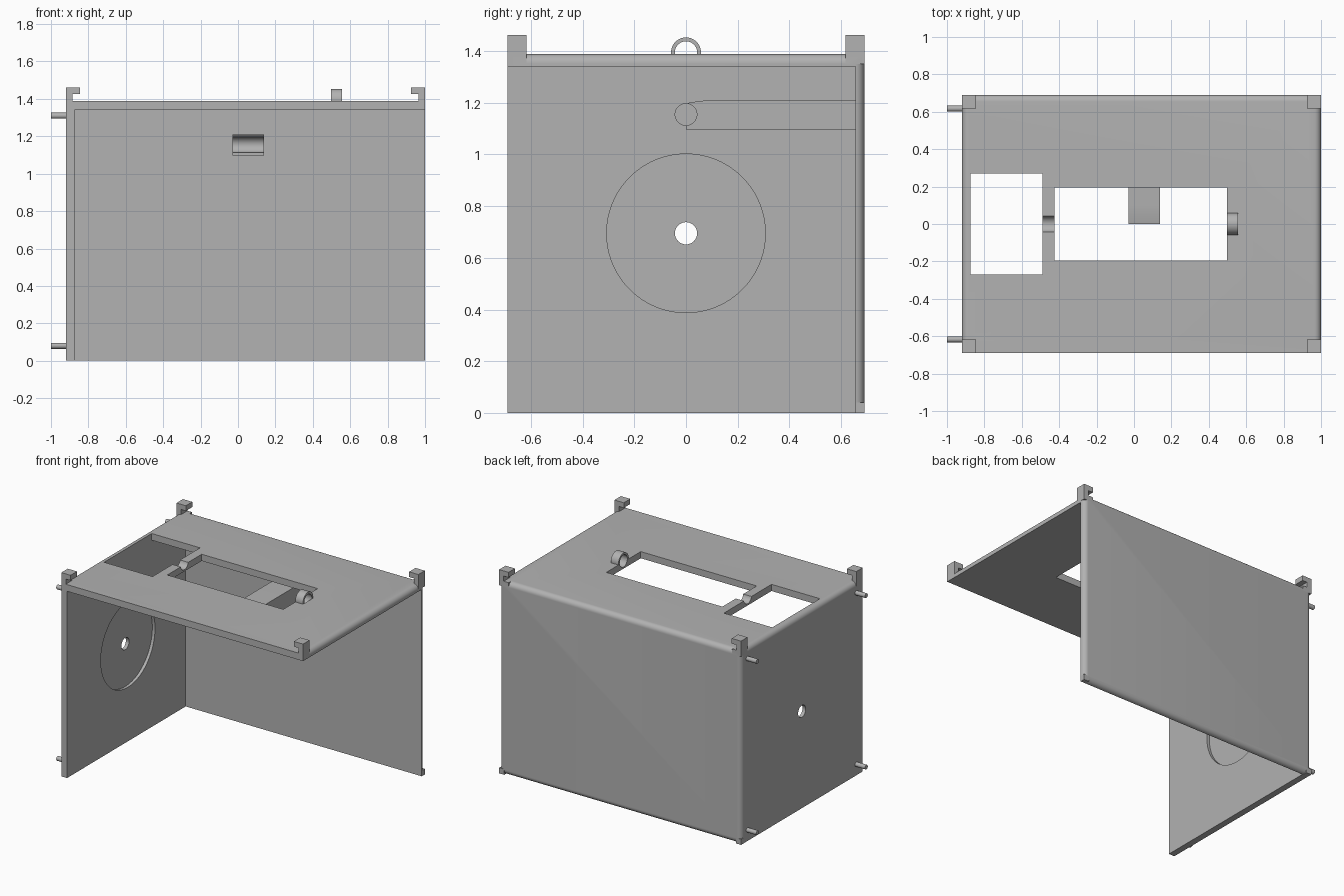
import bpy, bmesh, math
from mathutils import Vector

if "Cube" in bpy.data.objects:
    bpy.data.objects.remove(bpy.data.objects["Cube"])

grey = bpy.data.materials.new("plain_grey")
grey.diffuse_color = (0.445, 0.445, 0.445, 1)
grey.use_nodes = True
grey.node_tree.nodes["Principled BSDF"].inputs["Base Color"].default_value = grey.diffuse_color

X0, X1, Y, TOP = -0.92, 1.0, 0.69, 1.388    # outer limits of the shell
AXIS_Z, BORE = 1.395, 0.043                 # rod channel on the top panel
R = 0.035                                   # edge rounding radius


def prism(name, pts, axis, a, b):
    """Extrude a 2D outline along an axis ('x': y,z  'y': x,z  'z': x,y)."""
    def place(p, t):
        return {'x': (t, p[0], p[1]), 'y': (p[0], t, p[1]), 'z': (p[0], p[1], t)}[axis]
    bm = bmesh.new()
    lo = [bm.verts.new(place(p, a)) for p in pts]
    hi = [bm.verts.new(place(p, b)) for p in pts]
    bm.faces.new(lo)
    bm.faces.new(hi)
    n = len(pts)
    for i in range(n):
        j = (i + 1) % n
        bm.faces.new((lo[i], lo[j], hi[j], hi[i]))
    bmesh.ops.recalc_face_normals(bm, faces=bm.faces)
    me = bpy.data.meshes.new(name)
    bm.to_mesh(me)
    bm.free()
    ob = bpy.data.objects.new(name, me)
    bpy.context.collection.objects.link(ob)
    me.materials.append(grey)
    return ob


def box(name, x0, x1, y0, y1, z0, z1):
    return prism(name, [(x0, y0), (x1, y0), (x1, y1), (x0, y1)], 'z', z0, z1)


def circle(u, v, r, n=48):
    return [(u + r * math.cos(2 * math.pi * i / n),
             v + r * math.sin(2 * math.pi * i / n)) for i in range(n)]


def cut(ob, cutters):
    """Subtract each cutter, apply, then remove the cutter."""
    for c in cutters:
        c.hide_render = True
        m = ob.modifiers.new("cut", 'BOOLEAN')
        m.operation, m.solver, m.object = 'DIFFERENCE', 'EXACT', c
        bpy.context.view_layer.objects.active = ob
        bpy.ops.object.modifier_apply(modifier=m.name)
        bpy.data.objects.remove(c)


def edge_cutter(u, v, su, sv, axis, a, b):
    """Cutter that rounds the edge at (u, v); su, sv point outward."""
    e = 0.01
    arc = [(u - su * R + su * R * math.cos(t), v - sv * R + sv * R * math.sin(t))
           for t in [math.pi / 2 * i / 8 for i in range(9)]]
    pts = arc + [(u - su * R, v + sv * e), (u + su * e, v + sv * e), (u + su * e, v - sv * R)]
    return prism("edge_cutter", pts, axis, a, b)


# Shell: left wall, back wall and top panel in one piece
shell = box("shell", X0, X1, -Y, Y, 0, TOP)
cut(shell, [
    box("cavity", -0.874, 1.2, -0.9, 0.655, -0.2, 1.34),
    # top panel windows
    box("square_window", -0.874, -0.49, -0.27, 0.27, 1.2, 1.6),
    box("long_window", -0.425, 0.496, -0.195, 0.195, 1.2, 1.6),
    # rod channel
    prism("channel", circle(0, AXIS_Z, BORE), 'x', -0.6, 0.556),
    # left wall: disc recess, through hole, blind rod socket
    prism("disc_recess", circle(0, 0.695, 0.307, 96), 'x', -0.895, -0.8),
    prism("shaft_hole", circle(0, 0.695, 0.043), 'x', -1.2, -0.7),
    prism("rod_socket", circle(0, 1.155, 0.042), 'x', -0.895, -0.8),
    # rounded edges that stop short of the square corners
    edge_cutter(Y, TOP, 1, 1, 'x', -0.85, 0.925),
    edge_cutter(Y, 0, 1, -1, 'x', -0.88, 0.96),
    edge_cutter(X1, TOP, 1, 1, 'y', -0.617, 0.617),
    edge_cutter(X0, TOP, -1, 1, 'y', -0.617, 0.617),
    edge_cutter(X1, Y, 1, 1, 'z', 0.04, 1.35),
    edge_cutter(X0, Y, -1, 1, 'z', 0.04, 1.35),
])

# Hooked corner clips on the top
for sx, edge in ((1, X0), (-1, X1)):
    for sy in (-1, 1):
        pts = [(edge + sx * u, z) for u, z in
               ((0, TOP - 0.005), (0.036, TOP - 0.005), (0.036, 1.425),
                (0.074, 1.425), (0.074, 1.462), (0, 1.462))]
        prism("corner_clip", pts, 'y', sy * 0.617, sy * Y)

# Pegs on the left wall
for y in (-0.617, 0.617):
    for z in (0.08, 1.31):
        prism("peg", circle(y, z, 0.016, 24), 'x', -1.0, X0 + 0.01)

# Ring on the top panel
ring = prism("ring", circle(0, AXIS_Z, 0.058), 'x', 0.496, 0.556)
cut(ring, [prism("ring_bore", circle(0, AXIS_Z, BORE), 'x', 0.4, 0.7),
           box("ring_trim", 0.4, 0.7, -0.1, 0.1, 1.2, 1.36)])

# Support arm from the back wall with a grooved tip
arm = prism("support_arm", [(0.66, 1.097), (0, 1.097), (0, 1.198), (0.05, 1.207),
                            (0.1, 1.21), (0.66, 1.21)], 'x', -0.03, 0.14)
cut(arm, [prism("arm_groove", circle(0, 1.155, 0.042), 'x', -0.1, 0.2)])

# Smooth curved surfaces, keep sharp edges
for ob in bpy.context.collection.objects:
    bpy.ops.object.select_all(action='DESELECT')
    ob.select_set(True)
    bpy.context.view_layer.objects.active = ob
    bpy.ops.object.shade_smooth_by_angle(angle=math.radians(30))
